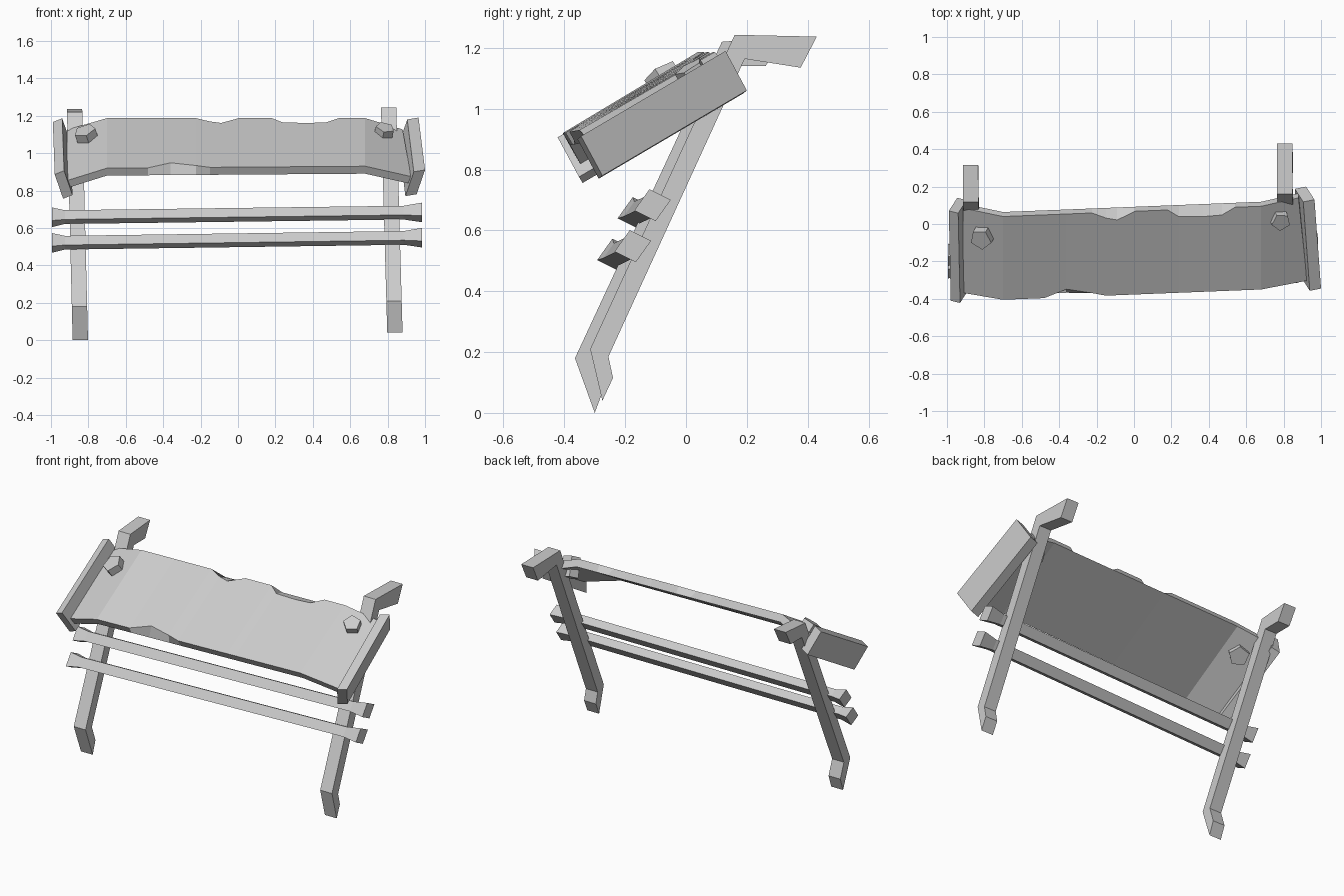
import bpy, bmesh
from math import sin, cos, tau
from mathutils import Vector as V

if "Cube" in bpy.data.objects:
    bpy.data.objects.remove(bpy.data.objects["Cube"])


def loft(name, rings):
    """Closed solid through a list of equal-sized point rings."""
    bm = bmesh.new()
    vs = [[bm.verts.new(p) for p in r] for r in rings]
    n = len(rings[0])
    for a, b in zip(vs, vs[1:]):
        for i in range(n):
            j = (i + 1) % n
            bm.faces.new((a[i], a[j], b[j], b[i]))
    bm.faces.new(vs[0])
    bm.faces.new(vs[-1])
    bmesh.ops.recalc_face_normals(bm, faces=bm.faces)
    me = bpy.data.meshes.new(name)
    bm.to_mesh(me)
    bm.free()
    ob = bpy.data.objects.new(name, me)
    bpy.context.collection.objects.link(ob)
    return ob


# legs: side profile (y, z) with hooked top and kinked foot, leaning in x
def leg(name, profile, x0, lean):
    loft(name, [[(x0 + s * 0.041 + lean * z, y, z) for y, z in profile] for s in (-1, 1)])


leg("left_leg", [(-0.30, 0.0), (-0.365, 0.18), (0.118, 1.22), (0.315, 1.235),
                 (0.262, 1.14), (0.15, 1.14), (-0.302, 0.175), (-0.27, 0.08)], -0.843, -0.025)
leg("right_leg", [(-0.275, 0.04), (-0.315, 0.21), (0.16, 1.243), (0.43, 1.237),
                  (0.377, 1.135), (0.193, 1.164), (-0.255, 0.185), (-0.24, 0.115)], 0.84, -0.028)


# rails: slim bars with flared ends
def rail(name, left, right):
    a, b = V((0, 0.035, -0.0175)), V((0, 0.025, 0.035))
    p, q = V((-0.995, *left)), V((0.985, *right))
    rings = []
    for t, s in ((0, 1), (0.035, 0.7), (0.95, 0.7), (1, 1)):
        c = p.lerp(q, t)
        rings.append([c + s * (i * a + j * b) for i, j in ((-1, -1), (1, -1), (1, 1), (-1, 1))])
    loft(name, rings)


rail("upper_rail", (-0.165, 0.657), (-0.11, 0.683))
rail("lower_rail", (-0.232, 0.52), (-0.175, 0.548))


# end planks: skewed boxes from one corner and three edge vectors
def plank(name, corner, length, height, width):
    o, l, h, w = map(V, (corner, length, height, width))
    ring = [o, o + h, o + h + w, o + w]
    loft(name, [ring, [p + l for p in ring]])


plank("left_end_plank", (-0.99, 0.07, 1.166), (0.01, -0.48, -0.28), (0.045, 0.07, -0.13), (0.05, -0.012, 0.02))
plank("right_end_plank", (0.965, 0.13, 1.19), (0.035, -0.475, -0.28), (-0.045, 0.07, -0.13), (-0.06, -0.012, -0.01))

# board: bent-down ends, with chips cut into the upper front and back edges
DOWN = V((0, 0.024, -0.04))
SLOPE = V((0, 0.858, 0.514))


def section(front, back, chip_f=0, chip_b=0):
    f, b = V(front), V(back)
    return [f + SLOPE * chip_f, b - SLOPE * chip_b, b + DOWN, f + DOWN]


lf, lb = V((-0.70, -0.405, 0.92)), V((-0.70, 0.04, 1.187))
rf, rb = V((0.68, -0.35, 0.93)), V((0.68, 0.095, 1.187))
rings = [section((-0.915, -0.368, 0.853), (-0.915, 0.085, 1.125)), section(lf, lb)]
chips = [(-0.48, 0, 0), (-0.36, 0.05, 0), (-0.225, 0.02, 0), (-0.15, 0, 0.035), (-0.09, 0, 0.05),
         (0.005, 0, 0), (0.18, 0, 0), (0.24, 0, 0.045), (0.37, 0, 0.05), (0.47, 0, 0.045), (0.54, 0, 0)]
for x, cf, cb in chips:
    t = (x + 0.7) / 1.38
    rings.append(section(lf.lerp(rf, t), lb.lerp(rb, t), cf, cb))
rings += [section(rf, rb), section((0.925, -0.303, 0.875), (0.88, 0.14, 1.127))]
loft("sloped_board", rings)


# pegs: five-sided pins standing on the bent board ends
def peg(name, top, axis, r, depth):
    c, n = V(top), V(axis).normalized()
    u = n.cross(V((0, 1, 0))).normalized()
    w = n.cross(u)
    ring = [c + r * (cos(i * tau / 5 + 0.3) * u + sin(i * tau / 5 + 0.3) * w) for i in range(5)]
    loft(name, [ring, [p - n * depth for p in ring]])


peg("left_peg", (-0.82, -0.085, 1.122), (-0.28, -0.5, 0.82), 0.06, 0.12)
peg("right_peg", (0.787, 0.008, 1.138), (0.2, -0.5, 0.83), 0.052, 0.12)
